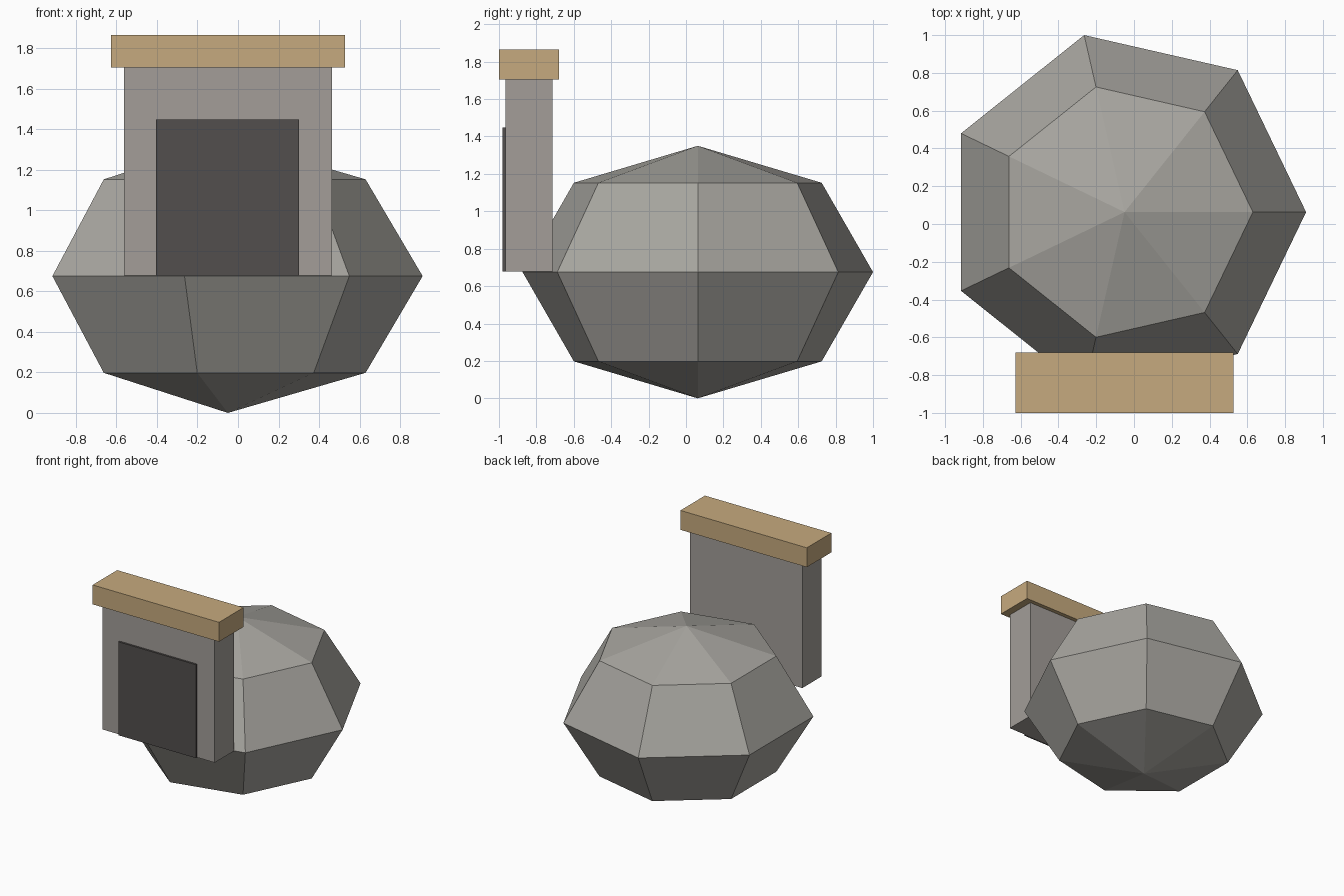
import bpy, bmesh, math

if "Cube" in bpy.data.objects:
    bpy.data.objects.remove(bpy.data.objects["Cube"])


def srgb(r, g, b):
    return tuple((c / 255 / 12.92) if c <= 10 else ((c / 255 + 0.055) / 1.055) ** 2.4
                 for c in (r, g, b)) + (1.0,)


def material(name, *rgb):
    m = bpy.data.materials.new(name)
    m.diffuse_color = srgb(*rgb)
    m.use_nodes = True
    m.node_tree.nodes["Principled BSDF"].inputs["Base Color"].default_value = m.diffuse_color
    return m


boulder_grey = material("boulder grey", 168, 166, 160)
wall_grey = material("wall grey", 163, 158, 153)
timber = material("timber tan", 198, 170, 126)
dark = material("doorway dark", 82, 78, 77)


def add_object(name, bm, mat):
    bmesh.ops.recalc_face_normals(bm, faces=bm.faces)
    mesh = bpy.data.meshes.new(name)
    bm.to_mesh(mesh)
    bm.free()
    mesh.materials.append(mat)
    obj = bpy.data.objects.new(name, mesh)
    bpy.context.collection.objects.link(obj)
    return obj


def box(name, x, y, z, mat):
    bm = bmesh.new()
    bmesh.ops.create_cube(bm, size=1)
    for v in bm.verts:
        v.co = [lo + (c + 0.5) * (hi - lo) for c, (lo, hi) in zip(v.co, (x, y, z))]
    return add_object(name, bm, mat)


def faceted_boulder(name, cx, cy, radius, half_height, sides, mat):
    bm = bmesh.new()
    bottom = bm.verts.new((cx, cy, 0))
    top = bm.verts.new((cx, cy, 2 * half_height))
    rings = []
    for lat in (-45, 0, 45):
        r = radius * math.cos(math.radians(lat))
        z = half_height * (1 + math.sin(math.radians(lat)))
        rings.append([bm.verts.new((cx + r * math.cos(math.tau * i / sides),
                                    cy + r * math.sin(math.tau * i / sides), z))
                      for i in range(sides)])
    for i in range(sides):
        j = (i + 1) % sides
        bm.faces.new((bottom, rings[0][j], rings[0][i]))
        bm.faces.new((top, rings[2][i], rings[2][j]))
        for low, high in zip(rings, rings[1:]):
            bm.faces.new((low[i], low[j], high[j], high[i]))
    return add_object(name, bm, mat)


# Rounded stone mound
faceted_boulder("boulder", -0.05, 0.063, 0.961, 0.675, 7, boulder_grey)
# Entrance slab, dark opening and timber lintel
box("entrance_wall", (-0.562, 0.464), (-0.966, -0.714), (0.677, 1.705), wall_grey)
box("doorway", (-0.404, 0.302), (-0.982, -0.95), (0.677, 1.448), dark)
box("lintel", (-0.627, 0.527), (-1.0, -0.68), (1.705, 1.865), timber)
